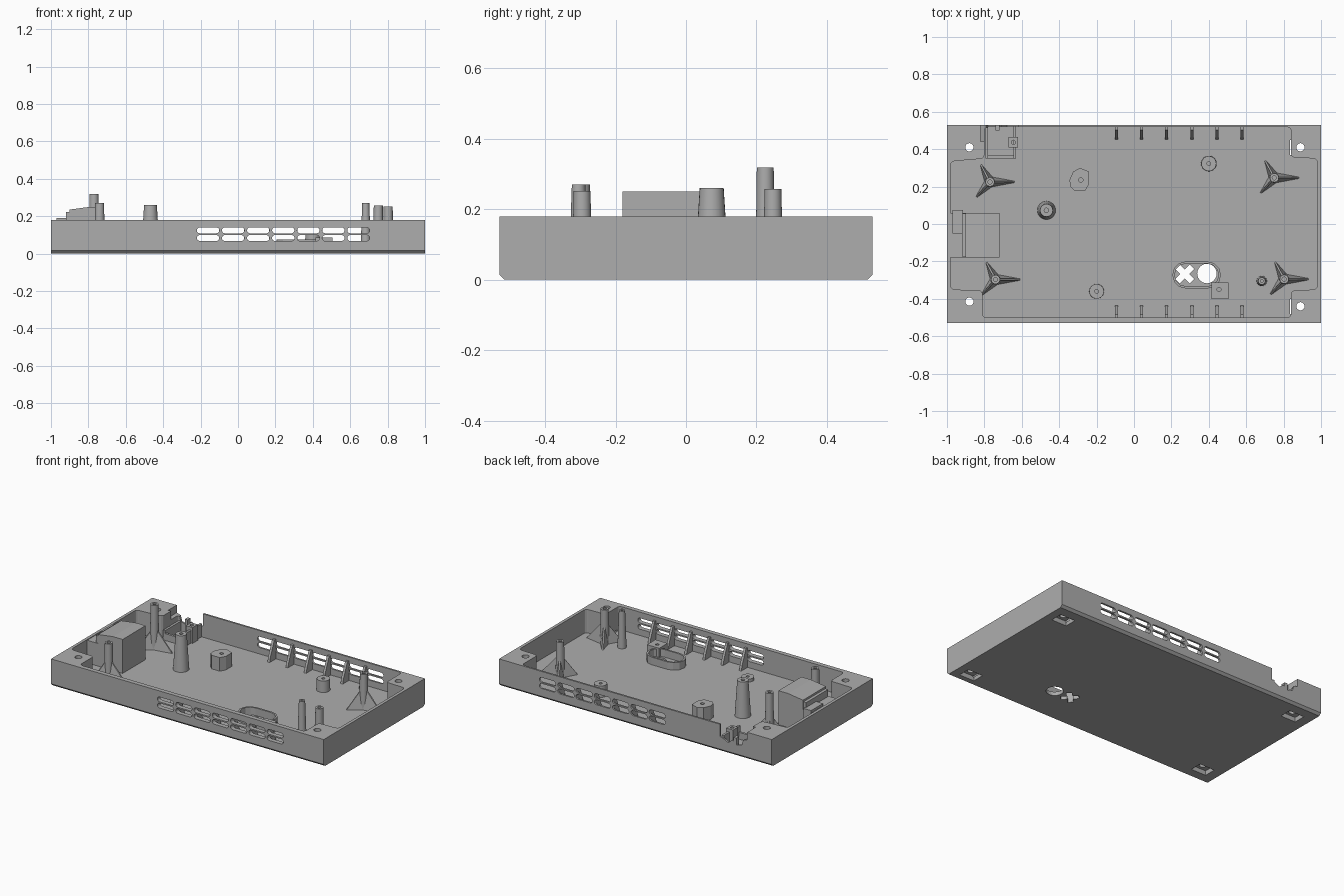
import bpy, bmesh, math
from mathutils import Vector

cube = bpy.data.objects.get("Cube")
if cube:
    bpy.data.objects.remove(cube, do_unlink=True)

grey = bpy.data.materials.new("moulded grey plastic")
grey.use_nodes = True
colour = (0.42, 0.42, 0.42, 1)
grey.diffuse_color = colour
grey.node_tree.nodes["Principled BSDF"].inputs["Base Color"].default_value = colour
FLOOR, RIM = 0.025, 0.18


def finish(name, bm):
    bmesh.ops.recalc_face_normals(bm, faces=bm.faces)
    mesh = bpy.data.meshes.new(name)
    bm.to_mesh(mesh)
    bm.free()
    mesh.materials.append(grey)
    obj = bpy.data.objects.new(name, mesh)
    bpy.context.collection.objects.link(obj)
    return obj


def add_prism(bm, outline, axis, lo, hi):
    """Extrude a 2D outline along an axis; the outline uses the other two axes in order."""
    def place(p, t):
        c = list(p)
        c.insert("xyz".index(axis), t)
        return bm.verts.new(c)
    a = [place(p, lo) for p in outline]
    b = [place(p, hi) for p in outline]
    bm.faces.new(a)
    bm.faces.new(b)
    for i in range(len(a)):
        j = (i + 1) % len(a)
        bm.faces.new((a[i], a[j], b[j], b[i]))


def prism(name, outline, axis, lo, hi):
    bm = bmesh.new()
    add_prism(bm, outline, axis, lo, hi)
    return finish(name, bm)


def rect(x0, x1, y0, y1):
    return [(x0, y0), (x1, y0), (x1, y1), (x0, y1)]


def box(name, x0, x1, y0, y1, z0, z1):
    return prism(name, rect(x0, x1, y0, y1), "z", z0, z1)


def circle(x, y, r, n=24):
    return [(x + r * math.cos(math.tau * i / n), y + r * math.sin(math.tau * i / n)) for i in range(n)]


def capsule(x0, x1, y0, y1, n=6):
    r, y = (y1 - y0) / 2, (y0 + y1) / 2
    pts = []
    for cx, start in ((x1 - r, -math.pi / 2), (x0 + r, math.pi / 2)):
        for i in range(n + 1):
            a = start + math.pi * i / n
            pts.append((cx + r * math.cos(a), y + r * math.sin(a)))
    return pts


def lathe(name, x, y, profile, n=24):
    """Closed turned part; profile starts and ends on the axis."""
    bm = bmesh.new()
    verts = [bm.verts.new((r, 0, z)) for r, z in profile]
    edges = [bm.edges.new(pair) for pair in zip(verts, verts[1:])]
    bmesh.ops.spin(bm, geom=verts + edges, cent=(0, 0, 0), axis=(0, 0, 1), angle=math.tau, steps=n)
    bmesh.ops.remove_doubles(bm, verts=bm.verts, dist=1e-5)
    bmesh.ops.translate(bm, verts=bm.verts, vec=(x, y, 0))
    obj = finish(name, bm)
    smooth(obj)
    return obj


def smooth(obj):
    bpy.ops.object.select_all(action="DESELECT")
    obj.select_set(True)
    bpy.context.view_layer.objects.active = obj
    bpy.ops.object.shade_smooth_by_angle(angle=math.radians(30))


def cut(target, cutter):
    mod = target.modifiers.new("cut", "BOOLEAN")
    mod.operation, mod.solver, mod.object = "DIFFERENCE", "EXACT", cutter
    bpy.context.view_layer.objects.active = target
    bpy.ops.object.modifier_apply(modifier=mod.name)
    bpy.data.objects.remove(cutter, do_unlink=True)


def hollow_post(name, x, y, r0, r1, top, hole, depth):
    return lathe(name, x, y, [(0, 0.01), (r0, 0.01), (r1, top), (hole, top), (hole, top - depth), (0, top - depth)])


# Tray with chamfered long bottom edges
c = 0.015
tray = prism("tray", [(-0.53 + c, 0), (0.53 - c, 0), (0.53, c), (0.53, RIM), (-0.53, RIM), (-0.53, c)],
             "x", -1, 1)

# Cavity leaving a solid block at each corner
bm = bmesh.new()
add_prism(bm, [(-0.81, -0.5), (0.84, -0.5), (0.84, -0.355), (0.98, -0.35), (0.98, 0.35), (0.84, 0.355),
               (0.84, 0.518), (-0.8, 0.518), (-0.8, 0.35), (-0.98, 0.335), (-0.98, -0.35), (-0.81, -0.355)],
          "z", FLOOR, 0.3)
upright = [e for e in bm.edges if abs(e.verts[0].co.z - e.verts[1].co.z) > 0.1]
bmesh.ops.bevel(bm, geom=upright, offset=0.02, segments=3, affect="EDGES", profile=0.5)
cut(tray, finish("cavity_cutter", bm))

# Two rows of vent slots through both long walls
bm = bmesh.new()
for i in range(7):
    x = -0.22 + 0.134 * i
    for z in (0.067, 0.108):
        add_prism(bm, capsule(x, x + 0.12, z, z + 0.032), "y", -0.6, 0.6)
cut(tray, finish("vent_cutter", bm))

# Screw holes with square pockets underneath
screws = [(-0.88, 0.41), (0.89, 0.41), (-0.88, -0.415), (0.89, -0.44)]
holes, pockets = bmesh.new(), bmesh.new()
for x, y in screws:
    add_prism(holes, circle(x, y, 0.022), "z", -0.1, 0.3)
    add_prism(pockets, rect(x - 0.055, x + 0.055, y - 0.04, y + 0.04), "z", -0.1, 0.03)
cut(tray, finish("pocket_cutter", pockets))
cut(tray, finish("screw_cutter", holes))

# Round and cross shaped floor openings
cut(tray, prism("round_cutter", circle(0.39, -0.265, 0.052), "z", -0.1, 0.1))
for s in (-1, 1):
    d, e = Vector((1, s)).normalized() * 0.055, Vector((-s, 1)).normalized() * 0.017
    m = Vector((0.272, -0.267))
    cut(tray, prism("cross_cutter", [m - d - e, m + d - e, m + d + e, m - d + e], "z", -0.1, 0.1))

# Ragged notch in the back wall
cut(tray, prism("notch_cutter", [(-0.82, 0.3), (-0.82, 0.13), (-0.79, 0.12), (-0.78, 0.085), (-0.74, 0.075),
                                 (-0.71, 0.1), (-0.68, 0.075), (-0.65, 0.09), (-0.62, 0.1), (-0.62, 0.3)],
                "y", 0.44, 0.6))

# Wall ribs between the vents
for side, wall in (("back", 0.522), ("front", -0.504)):
    s = -1 if wall > 0 else 1
    for i in range(6):
        x = -0.093 + 0.134 * i
        prism(f"{side}_rib_{i + 1}", [(wall, 0.01), (wall + s * 0.073, 0.01), (wall + s * 0.06, 0.06),
                                      (wall + s * 0.035, 0.12), (wall + s * 0.02, 0.155), (wall, 0.155)],
              "x", x - 0.008, x + 0.008)

# Standoffs braced by three tapered fins
standoffs = [("back_right", -0.77, 0.225, 0.318), ("back_left", 0.75, 0.247, 0.258),
             ("front_right", -0.74, -0.297, 0.27), ("front_left", 0.803, -0.295, 0.252)]
for name, x, y, top in standoffs:
    hollow_post(name + "_standoff", x, y, 0.028, 0.024, top, 0.011, 0.06)
    bm = bmesh.new()
    for degrees, reach in ((118, 0.11), (0, 0.14), (228, 0.115)):
        a = math.radians(degrees)
        out, side = Vector((math.cos(a), math.sin(a), 0)), Vector((-math.sin(a), math.cos(a), 0))
        base = Vector((x, y, 0.015))
        high = Vector((0, 0, 0.16))
        low = [bm.verts.new(base + side * 0.03), bm.verts.new(base - side * 0.03),
               bm.verts.new(base + out * reach - side * 0.004), bm.verts.new(base + out * reach + side * 0.004)]
        ridge = [bm.verts.new(base + high + side * 0.005), bm.verts.new(base + high - side * 0.005)]
        bm.faces.new(low)
        bm.faces.new((low[0], low[1], ridge[1], ridge[0]))
        bm.faces.new((low[2], low[3], ridge[0], ridge[1]))
        bm.faces.new((low[0], low[3], ridge[0]))
        bm.faces.new((low[1], low[2], ridge[1]))
    finish(name + "_fins", bm)

# Plain posts and bosses
hollow_post("tall_post", -0.468, 0.073, 0.05, 0.034, 0.26, 0.012, 0.01)
hollow_post("slim_post", 0.683, -0.305, 0.028, 0.019, 0.27, 0.008, 0.03)
hollow_post("low_boss", -0.2, -0.36, 0.04, 0.039, 0.045, 0.01, 0.02)
hollow_post("high_boss", 0.4, 0.323, 0.042, 0.04, 0.1, 0.01, 0.05)

# Faceted block with a screw hole
block = prism("faceted_block", [(-0.34, 0.2), (-0.32, 0.18), (-0.26, 0.18), (-0.24, 0.215), (-0.24, 0.28),
                                (-0.29, 0.3), (-0.325, 0.28), (-0.345, 0.235)], "z", 0.01, 0.115)
cut(block, prism("block_hole_cutter", circle(-0.285, 0.235, 0.012, 16), "z", 0.06, 0.2))

# Raised collar round the floor openings, with a screw block beside it
collar = prism("opening_collar", capsule(0.205, 0.465, -0.345, -0.2), "z", 0.01, 0.075)
cut(collar, prism("collar_cutter", capsule(0.217, 0.453, -0.333, -0.212), "z", 0, 0.2))
bracket = box("screw_block", 0.415, 0.505, -0.4, -0.312, 0.01, 0.085)
cut(bracket, prism("bracket_hole_cutter", circle(0.455, -0.35, 0.011, 16), "z", 0.04, 0.2))

# Stepped housing on the right wall
box("housing_base", -0.985, -0.72, -0.18, 0.06, 0.01, RIM - 0.005)
box("housing_step", -0.92, -0.73, -0.175, 0.055, 0.16, 0.222)
prism("housing_ramp", [(-0.9, 0.16), (-0.72, 0.16), (-0.72, 0.25), (-0.79, 0.25), (-0.9, 0.235)],
      "y", -0.18, 0.06)
box("housing_tab", -0.97, -0.915, -0.05, 0.075, 0.1, 0.19)

# Cable cradle behind the notch
box("cradle_right_wall", -0.795, -0.78, 0.35, 0.525, 0.01, 0.09)
box("cradle_left_wall", -0.645, -0.63, 0.35, 0.525, 0.01, 0.11)
box("cradle_front_wall", -0.79, -0.635, 0.35, 0.365, 0.01, 0.07)
clamp = box("cradle_screw_block", -0.67, -0.62, 0.41, 0.465, 0.01, 0.13)
cut(clamp, prism("clamp_hole_cutter", circle(-0.645, 0.437, 0.011, 16), "z", 0.08, 0.2))
box("cradle_clip", -0.74, -0.72, 0.5, 0.53, 0.02, 0.12)
